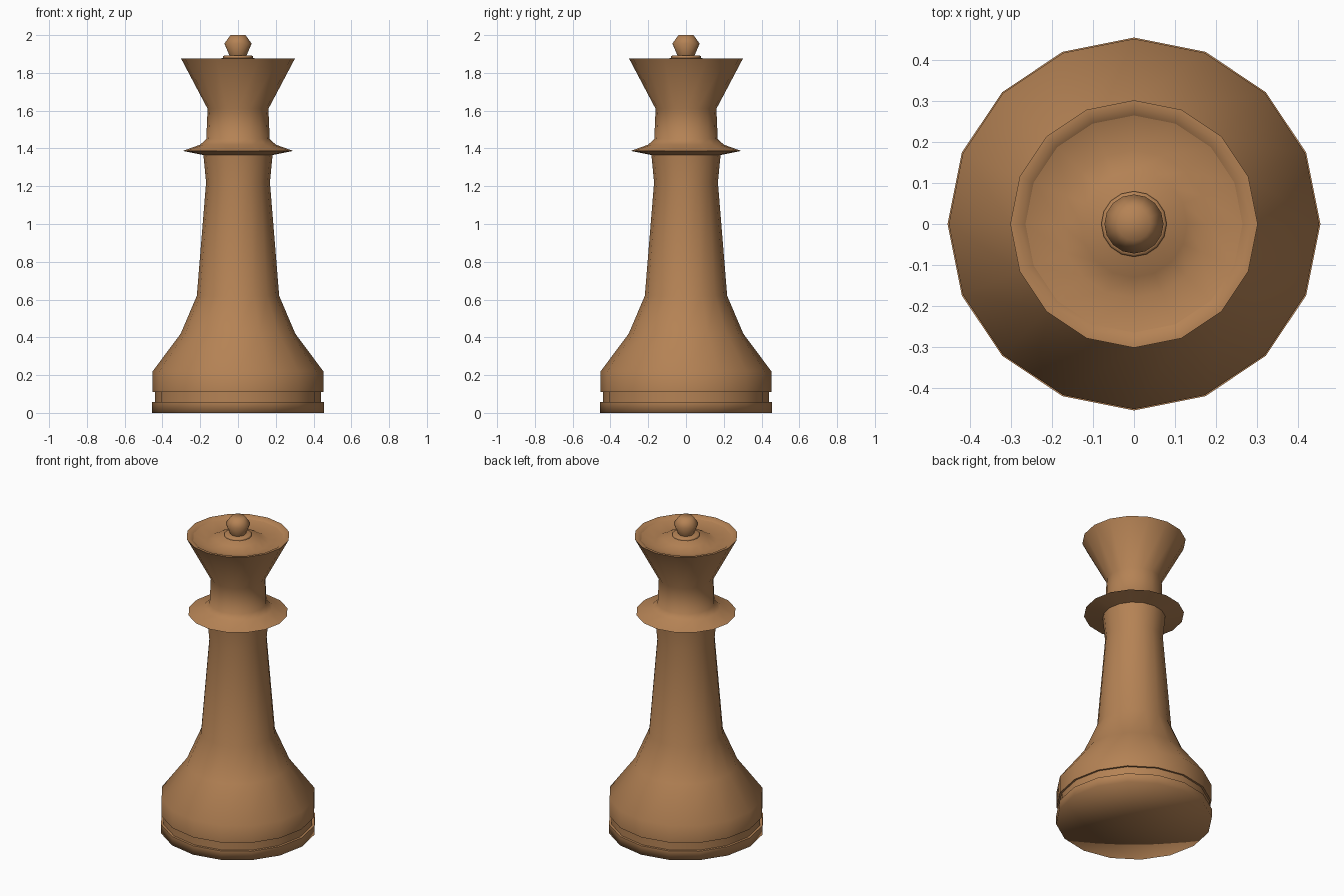
import bpy, bmesh, math

cube = bpy.data.objects.get("Cube")
if cube:
    bpy.data.objects.remove(cube, do_unlink=True)

wood = bpy.data.materials.new("warm_wood")
wood.use_nodes = True
colour = (0.46, 0.225, 0.09, 1)
wood.diffuse_color = colour
shader = next(n for n in wood.node_tree.nodes if n.type == "BSDF_PRINCIPLED")
shader.inputs["Base Color"].default_value = colour
shader.inputs["Roughness"].default_value = 0.6

SIDES = 16


def lathe(name, profile):
    """Turn a (radius, height) profile listed from bottom to top."""
    bm = bmesh.new()
    rings = []
    for r, z in profile:
        if r == 0:
            rings.append([bm.verts.new((0, 0, z))] * SIDES)
        else:
            rings.append([bm.verts.new((r * math.cos(a), r * math.sin(a), z))
                          for a in (math.tau * i / SIDES for i in range(SIDES))])
    for low, high in zip(rings, rings[1:]):
        for i in range(SIDES):
            j = (i + 1) % SIDES
            corners = dict.fromkeys((low[i], low[j], high[j], high[i]))
            bm.faces.new(list(corners))
    mesh = bpy.data.meshes.new(name)
    bm.to_mesh(mesh)
    bm.free()
    mesh.materials.append(wood)
    mesh.shade_smooth()
    obj = bpy.data.objects.new(name, mesh)
    bpy.context.collection.objects.link(obj)
    return obj


# Foot: slab, recessed groove and the ledge above it
lathe("base_slab", [(0, 0), (0.455, 0), (0.455, 0.057)])
lathe("base_slab_top", [(0.455, 0.057), (0.44, 0.057)])
lathe("base_groove", [(0.44, 0.057), (0.44, 0.11)])
lathe("base_ledge", [(0.44, 0.11), (0.452, 0.11)])

# Flared bell and tapering stem
lathe("body", [(0.452, 0.11), (0.452, 0.22), (0.303, 0.42), (0.218, 0.62),
               (0.169, 1.22), (0.183, 1.365)])

# Thin collar and the neck it blends into
lathe("collar_underside", [(0.183, 1.365), (0.292, 1.387)])
lathe("collar_and_crown", [(0.292, 1.387), (0.2, 1.42), (0.168, 1.45),
                           (0.161, 1.61), (0.302, 1.877)])

# Crown rim and dished top with a low dome in the middle
lathe("crown_rim", [(0.302, 1.877), (0.285, 1.877), (0.265, 1.864)])
lathe("crown_dish", [(0.265, 1.864), (0.18, 1.84), (0.13, 1.865), (0.08, 1.88)])

# Finial: small disc and faceted ball
lathe("finial_disc", [(0.08, 1.88), (0.08, 1.888), (0.073, 1.892), (0, 1.892)])
lathe("finial_ball", [(0.045, 1.892), (0.072, 1.955), (0.04, 2.0), (0, 2.0)])
